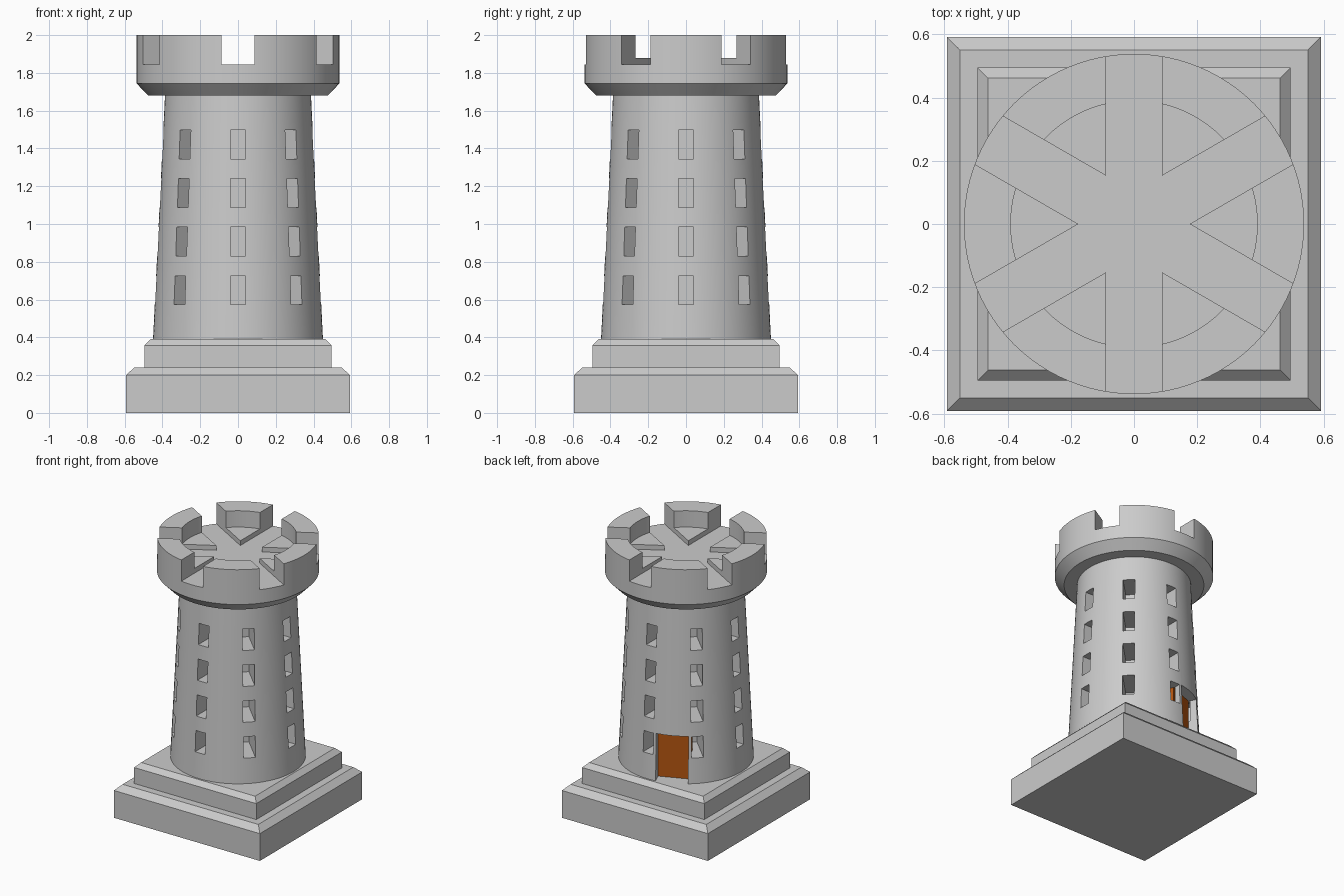
import bpy, bmesh, math
from mathutils import Matrix

if "Cube" in bpy.data.objects:
    bpy.data.objects.remove(bpy.data.objects["Cube"])

SEGS = 96


def make_object(name, bm):
    bmesh.ops.recalc_face_normals(bm, faces=bm.faces[:])
    mesh = bpy.data.meshes.new(name)
    bm.to_mesh(mesh)
    bm.free()
    obj = bpy.data.objects.new(name, mesh)
    bpy.context.collection.objects.link(obj)
    return obj


def stack(name, profile, sides, turn=0.0):
    """Closed solid from stacked (radius, z) rings, capped at both ends."""
    bm = bmesh.new()
    rings = []
    for r, z in profile:
        rings.append([bm.verts.new((r * math.cos(turn + math.tau * i / sides),
                                    r * math.sin(turn + math.tau * i / sides), z))
                      for i in range(sides)])
    for a, b in zip(rings, rings[1:]):
        for i in range(sides):
            j = (i + 1) % sides
            bm.faces.new((a[i], a[j], b[j], b[i]))
    bm.faces.new(rings[0])
    bm.faces.new(rings[-1])
    return make_object(name, bm)


def add_box(bm, lo, hi, angle=0.0):
    """Box between two corners, then turned about the z axis."""
    size = [h - l for l, h in zip(lo, hi)]
    mid = [(h + l) / 2 for l, h in zip(lo, hi)]
    m = Matrix.Rotation(angle, 4, 'Z') @ Matrix.Translation(mid) @ Matrix.Diagonal((*size, 1))
    bmesh.ops.create_cube(bm, size=1, matrix=m)


def box(name, lo, hi, angle=0.0):
    bm = bmesh.new()
    add_box(bm, lo, hi, angle)
    return make_object(name, bm)


def cut(obj, cutter):
    mod = obj.modifiers.new("cut", 'BOOLEAN')
    mod.operation = 'DIFFERENCE'
    mod.solver = 'EXACT'
    mod.object = cutter
    bpy.context.view_layer.objects.active = obj
    bpy.ops.object.modifier_apply(modifier=mod.name)
    bpy.data.objects.remove(cutter)


def smooth(obj):
    bpy.ops.object.select_all(action='DESELECT')
    obj.select_set(True)
    bpy.context.view_layer.objects.active = obj
    bpy.ops.object.shade_smooth_by_angle(angle=math.radians(25))


# Stepped square base with chamfered top edges
Q = math.sqrt(2)
stack("base_lower", [(0.592 * Q, 0), (0.592 * Q, 0.2), (0.55 * Q, 0.24)], 4, math.pi / 4)
stack("base_upper", [(0.495 * Q, 0.24), (0.495 * Q, 0.357), (0.462 * Q, 0.39)], 4, math.pi / 4)

# Tapered tower body
tower = stack("tower_body", [(0.45, 0.385), (0.386, 1.69)], SEGS)

# Window pockets: eight columns of four
bm = bmesh.new()
for col in range(8):
    for row in range(4):
        z = 0.573 + row * 0.257
        add_box(bm, (0.19, -0.04, z), (0.6, 0.04, z + 0.153), col * math.pi / 4)
cut(tower, make_object("window_cutter", bm))

# Doorway and its recessed door, between two window columns at the back
DOOR = math.radians(112.5)
cut(tower, box("door_cutter", (0.3, -0.11, 0.3), (0.6, 0.11, 0.73), DOOR))
smooth(tower)
door = box("door", (0.3, -0.11, 0.385), (0.36, 0.11, 0.73), DOOR)
mat = bpy.data.materials.new("door_orange")
mat.diffuse_color = (0.46, 0.09, 0.005, 1)
mat.use_nodes = True
mat.node_tree.nodes["Principled BSDF"].inputs["Base Color"].default_value = mat.diffuse_color
door.data.materials.append(mat)

# Battlement crown with sunken floor, notched by three crossing slots
crown = stack("battlement", [(0.475, 1.68), (0.538, 1.745), (0.538, 2.0),
                             (0.39, 2.0), (0.39, 1.88)], SEGS)
for k in range(3):
    cut(crown, box("slot_cutter", (-0.7, -0.088, 1.845), (0.7, 0.088, 2.2),
                   math.radians(30 + 60 * k)))
smooth(crown)
